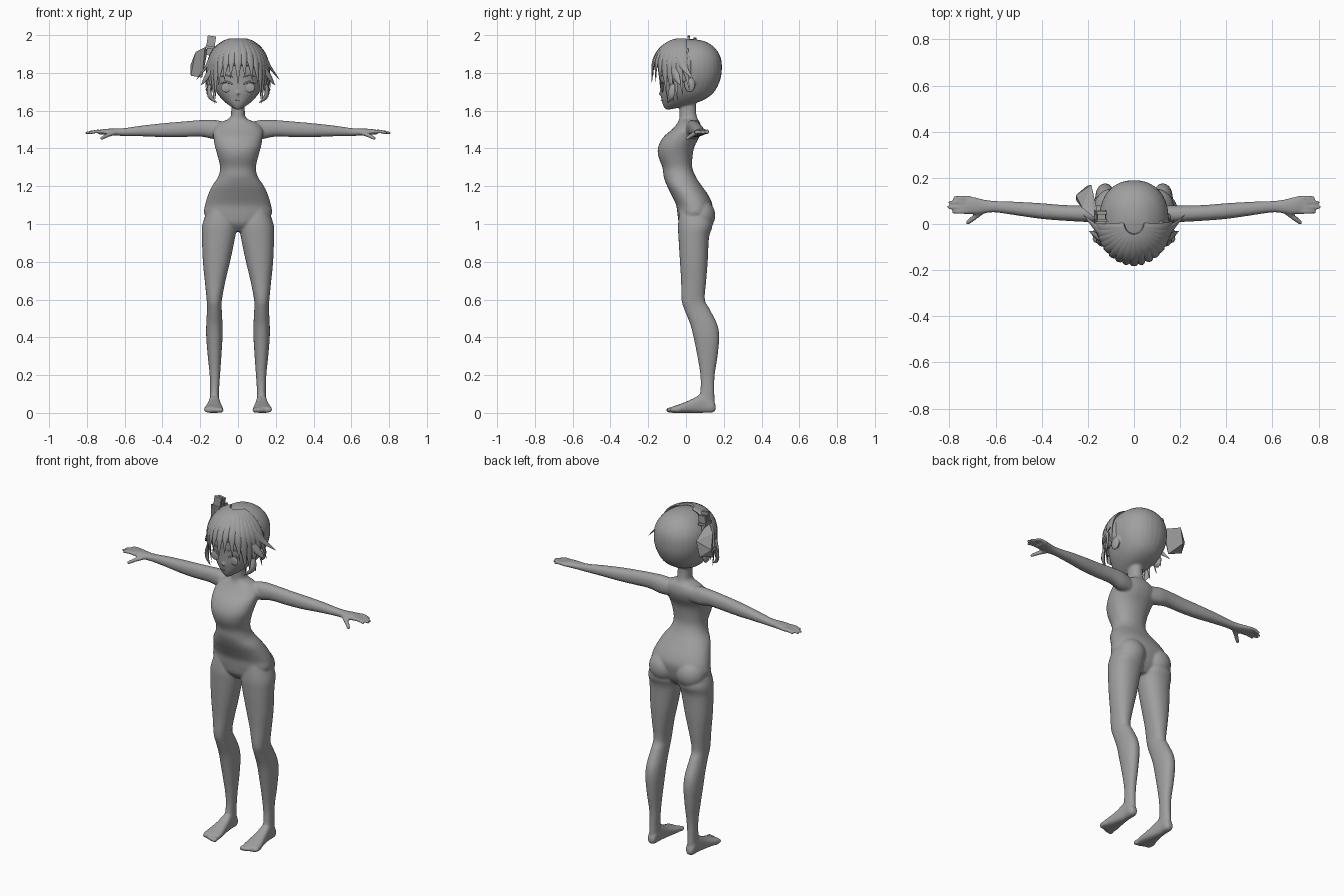
import bpy, bmesh, math
from math import sin, cos, pi, radians, sqrt
from mathutils import Vector, Matrix

if "Cube" in bpy.data.objects:
    bpy.data.objects.remove(bpy.data.objects["Cube"])

grey = bpy.data.materials.new("plain grey")
grey.use_nodes = True
grey.diffuse_color = (.35, .35, .35, 1)
grey.node_tree.nodes["Principled BSDF"].inputs["Base Color"].default_value = (.35, .35, .35, 1)


def finish(bm, name, angle=40):
    bmesh.ops.recalc_face_normals(bm, faces=bm.faces)
    for f in bm.faces:
        f.smooth = True
    mesh = bpy.data.meshes.new(name)
    bm.to_mesh(mesh)
    bm.free()
    mesh.set_sharp_from_angle(angle=radians(angle))
    mesh.materials.append(grey)
    obj = bpy.data.objects.new(name, mesh)
    bpy.context.collection.objects.link(obj)
    return obj


def spline(rows, steps=4):
    """Catmull-Rom interpolation of rows of numbers."""
    rows = [Vector(r) for r in rows]
    out = []
    for i in range(len(rows) - 1):
        a, b, c = rows[max(i - 1, 0)], rows[i], rows[i + 1]
        d = rows[min(i + 2, len(rows) - 1)]
        for k in range(steps):
            t = k / steps
            out.append(b + (c - a) * (t / 2) + (a * 2 - b * 5 + c * 4 - d) * (t * t / 2)
                       + (b * 3 - a - c * 3 + d) * (t ** 3 / 2))
    return out + [rows[-1]]


def skin(bm, rings):
    """Bridge rings of points into a closed tube."""
    loops = [[bm.verts.new(p) for p in ring] for ring in rings]
    n = len(loops[0])
    for lo, hi in zip(loops, loops[1:]):
        for i in range(n):
            bm.faces.new((lo[i], lo[(i + 1) % n], hi[(i + 1) % n], hi[i]))
    bm.faces.new(loops[0][::-1])
    bm.faces.new(loops[-1])


def loft(bm, rows, axis="z", side=1, power=2.2):
    """Rows hold a position on the axis, then the bounds of both other directions."""
    rings = []
    for t, a0, a1, b0, b1 in spline(rows):
        ring = []
        for i in range(32):
            c, s = cos(i * pi / 16), sin(i * pi / 16)
            a = (a0 + a1) / 2 + (a1 - a0) / 2 * math.copysign(abs(c) ** (2 / power), c)
            b = (b0 + b1) / 2 + (b1 - b0) / 2 * math.copysign(abs(s) ** (2 / power), s)
            x, y, z = {"x": (t, a, b), "y": (a, t, b), "z": (a, b, t)}[axis]
            ring.append((x * side, y, z))
        rings.append(ring)
    skin(bm, rings)


def ball(bm, centre, size, side=1):
    m = Matrix.Translation((centre[0] * side, centre[1], centre[2])) @ Matrix.Diagonal((*size, 1))
    bmesh.ops.create_uvsphere(bm, u_segments=24, v_segments=14, radius=1, matrix=m)


def strand(bm, points, width, thick, origin, taper=True):
    """Flat lock following points, its broad side facing away from origin."""
    path = spline([Vector(p) for p in points], 4)
    rings = []
    for i, p in enumerate(path):
        f = i / (len(path) - 1)
        along = (path[min(i + 1, len(path) - 1)] - path[max(i - 1, 0)]).normalized()
        across = along.cross(p - Vector(origin)).normalized()
        out = across.cross(along)
        r = (.35 + .65 * sin(pi * min(f * .9 + .1, 1))) * (1 - f ** 4) + .02 if taper else 1 - .3 * f ** 3
        rings.append([p + across * (cos(k * pi / 4) * width * r) + out * (sin(k * pi / 4) * thick * r)
                      for k in range(8)])
    skin(bm, rings)


# Body: trunk, neck and head
body = bmesh.new()
trunk = [(.96, .06, .0, .09), (1.0, .13, -.035, .12), (1.05, .178, -.045, .135),
         (1.1, .175, -.052, .14), (1.15, .16, -.075, .12), (1.2, .138, -.1, .085),
         (1.25, .105, -.118, .052), (1.3, .095, -.125, .033), (1.36, .108, -.147, .035),
         (1.41, .122, -.147, .045), (1.46, .13, -.12, .07), (1.5, .13, -.075, .08),
         (1.535, .1, -.045, .075), (1.56, .045, -.035, .06), (1.6, .036, -.035, .053),
         (1.68, .036, -.035, .053)]
head = [(1.607, .012, -.11, -.08), (1.63, .05, -.122, .02), (1.66, .085, -.13, .1),
        (1.7, .115, -.136, .15), (1.76, .14, -.138, .18), (1.82, .15, -.143, .19),
        (1.88, .143, -.138, .184), (1.93, .113, -.105, .155), (1.965, .065, -.05, .105),
        (1.978, .015, .01, .045)]
for shape in (trunk, head):
    loft(body, [(z, -w, w, y0, y1) for z, w, y0, y1 in shape])
ball(body, (0, -.137, 1.69), (.006, .012, .009))

leg = [(1.1, .04, .15, -.03, .11), (1.0, .008, .188, -.042, .14), (.93, .015, .191, -.04, .122),
       (.8, .042, .186, -.032, .115), (.7, .066, .176, -.026, .107), (.6, .085, .166, -.024, .1),
       (.55, .086, .164, -.01, .125), (.47, .082, .168, .022, .165), (.4, .082, .168, .04, .176),
       (.3, .088, .16, .06, .167), (.2, .095, .15, .076, .152), (.12, .1, .148, .076, .15),
       (.05, .1, .15, .06, .152)]
foot = [(.157, .112, .138, .015, .04), (.14, .1, .15, .002, .07), (.09, .098, .152, 0, .1),
        (.03, .09, .162, 0, .072), (-.03, .08, .176, 0, .047), (-.07, .08, .18, 0, .034),
        (-.083, .09, .17, .006, .024)]
arm = [(.07, -.01, .07, 1.45, 1.54), (.13, .0, .08, 1.45, 1.552), (.2, .008, .08, 1.463, 1.55),
       (.3, .014, .082, 1.46, 1.542), (.4, .022, .09, 1.46, 1.533), (.5, .036, .096, 1.464, 1.522),
       (.6, .05, .1, 1.466, 1.508), (.65, .046, .106, 1.468, 1.505), (.7, .042, .118, 1.472, 1.504),
       (.735, .046, .12, 1.474, 1.498)]
for side in (1, -1):
    loft(body, leg, "z", side)
    loft(body, foot, "y", side, 2.6)
    loft(body, arm, "x", side)
    # Hips and ears
    ball(body, (.088, .078, 1.045), (.085, .077, .085), side)
    ball(body, (.148, .02, 1.735), (.014, .03, .04), side)
    # Fingers and thumb
    for y, reach in zip((.052, .073, .094, .113), (.79, .81, .805, .785)):
        strand(body, [(.71 * side, y, 1.487), (.75 * side, y, 1.49), (reach * side, y, 1.48)],
               .0105, .0105, (0, 0, 0), False)
    strand(body, [(.65 * side, .06, 1.483), (.69 * side, .03, 1.47), (.727 * side, .002, 1.45)],
           .013, .012, (0, 0, 0), False)
    # Toes
    for k in range(5):
        ball(body, (.09 + .02 * k, -.086 + .005 * k * k / 2, .015),
             (.0135 - .001 * k, .02, .015 - .001 * k), side)
body_obj = finish(body, "body", 180)
remesh = body_obj.modifiers.new("merge", "REMESH")
remesh.mode = "VOXEL"
remesh.voxel_size = .006
remesh.use_smooth_shade = True
blend = body_obj.modifiers.new("blend", "SMOOTH")
blend.factor = .5
blend.iterations = 6

# Eyes, lashes, brows and mouth
face = bmesh.new()
for side in (1, -1):
    ball(face, (.062, -.125, 1.722), (.027, .006, .025), side)
    for height, lift, thick in ((1.74, .012, .005), (1.778, .008, .003)):
        arc = [((.03 + .017 * k) * side, -.138 + .0055 * k, height + lift * sin(pi * k / 4))
               for k in range(5)]
        strand(face, arc, thick, .004, (0, 0, height))
strand(face, [(-.016, -.129, 1.655), (0, -.132, 1.653), (.016, -.129, 1.655)], .002, .002, (0, 0, 1.65))
finish(face, "face_features")

# Hair cap over the front of the skull
cap = bmesh.new()
ball(cap, (0, .012, 1.812), (.156, .176, .172))
bmesh.ops.subdivide_edges(cap, edges=cap.edges, cuts=2, use_grid_fill=True)
gone = [v for v in cap.verts if v.co.y > -.05 + .55 * abs(v.co.x)
        or v.co.z < (1.83 if v.co.y < -.08 else 1.74)]
bmesh.ops.delete(cap, geom=gone, context="VERTS")
cap_obj = finish(cap, "hair_cap", 60)
cap_obj.modifiers.new("thickness", "SOLIDIFY").thickness = .012


# Layered locks falling from the crown
def lock(bm, angle, tip, width, flare=0):
    path = []
    for k in range(7):
        f = k / 6
        z = 1.977 - (1.977 - tip) * f ** 1.6
        r = sqrt(max(0, 1 - ((z - 1.815) / .168) ** 2)) if z > 1.815 else 1
        r += flare * f ** 4
        a = radians(angle) * (.75 + .25 * f)
        path.append((.158 * r * sin(a), .005 - .182 * r * cos(a), z))
    strand(bm, path, width, .011, (0, .02, 1.8))


bangs = bmesh.new()
for angle, tip in ((0, 1.74), (-14, 1.77), (13, 1.78), (-27, 1.755), (28, 1.76), (-40, 1.73), (41, 1.735)):
    lock(bangs, angle, tip, .026, .02)
finish(bangs, "fringe", 60)

sides = bmesh.new()
for side in (1, -1):
    for angle, tip, flare in ((53, 1.66, -.05), (64, 1.635, -.12), (74, 1.65, -.04),
                              (84, 1.68, .08), (94, 1.71, .1)):
        lock(sides, angle * side, tip, .027, flare)
    # Flicked outer tufts
    strand(sides, [(.05 * side, -.05, 1.965), (.13 * side, -.04, 1.9), (.17 * side, -.01, 1.83),
                   (.22 * side, .04, 1.765)], .024, .01, (0, 0, 1.8))
    strand(sides, [(.12 * side, -.08, 1.86), (.165 * side, -.05, 1.78), (.195 * side, -.03, 1.735)],
           .02, .01, (0, 0, 1.8))
    # Curled ends beside the jaw
    strand(sides, [(.15 * side, -.07, 1.74), (.15 * side, -.08, 1.68), (.11 * side, -.1, 1.64)],
           .02, .01, (0, 0, 1.7))
finish(sides, "side_locks", 60)

# Hair clip: tilted post with crossbars
clip = bmesh.new()
tilt = Matrix.Translation((-.145, .03, 1.945)) @ Matrix.Rotation(radians(8), 4, "Y")
for centre, size in (((0, 0, -.01), (.034, .03, .085)), ((0, -.015, .02), (.044, .014, .062)),
                     ((0, .018, .015), (.044, .014, .05)), ((0, 0, -.01), (.05, .06, .014))):
    bmesh.ops.create_cube(clip, size=1, matrix=tilt @ Matrix.Translation(centre)
                          @ Matrix.Diagonal((*size, 1)))
finish(clip, "hair_clip", 20)

# Faceted ribbon flap hanging behind the clip
flap = bmesh.new()
for p in ((-.25, .1, 1.785), (-.19, .06, 1.775), (-.205, .165, 1.8), (-.225, .07, 1.91),
          (-.175, .03, 1.935), (-.185, .17, 1.89), (-.252, .125, 1.84), (-.16, .06, 1.92)):
    flap.verts.new(p)
bmesh.ops.convex_hull(flap, input=flap.verts)
finish(flap, "ribbon_flap", 15)
